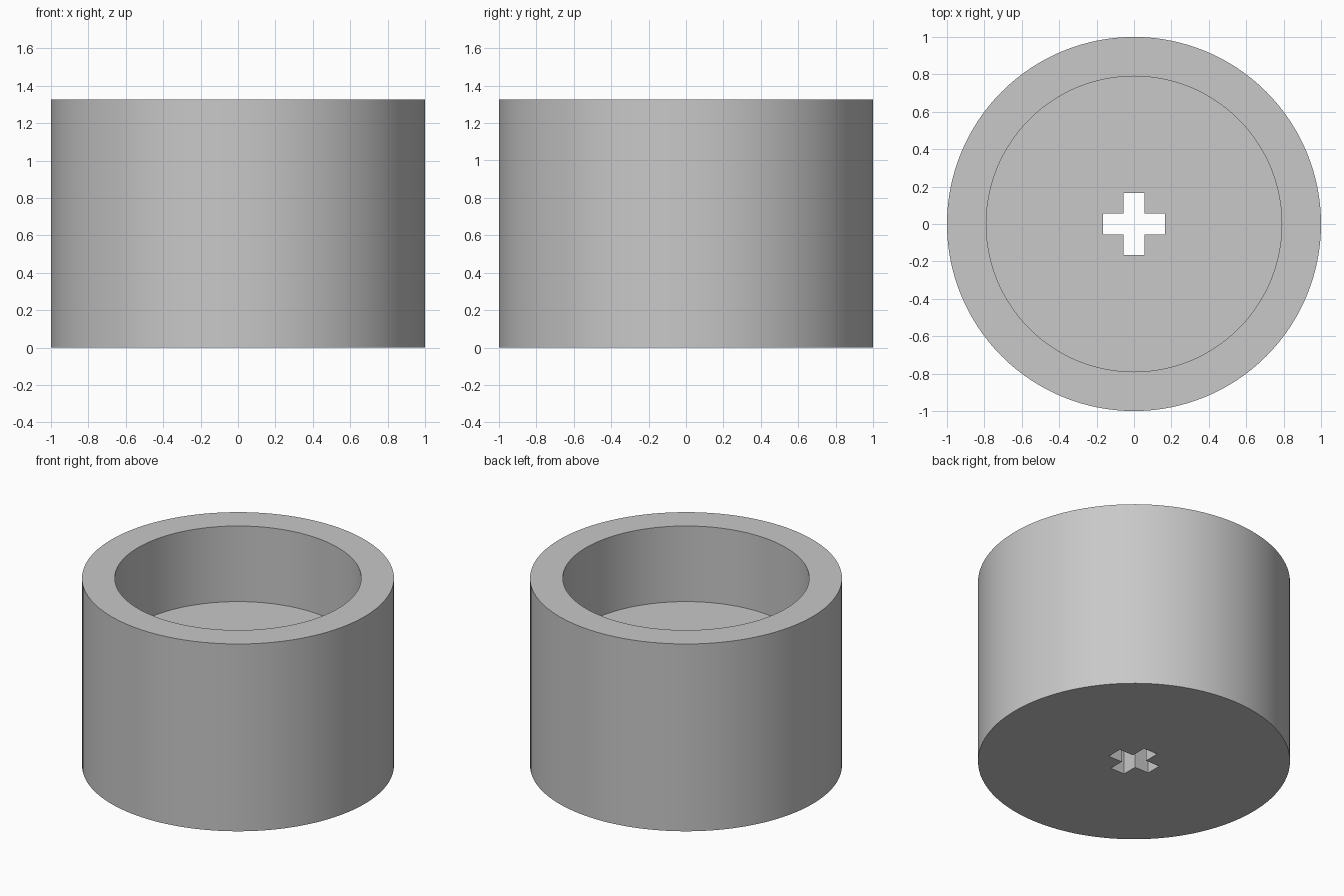
import bpy
import bmesh
from math import radians

RADIUS, BORE_RADIUS = 1.0, 0.79
HEIGHT, FLOOR_Z = 1.325, 0.79
ARM, HALF_WIDTH = 0.165, 0.055
SEGMENTS = 128

cube = bpy.data.objects.get("Cube")
if cube:
    bpy.data.objects.remove(cube, do_unlink=True)

grey = bpy.data.materials.new("plain grey")
grey.use_nodes = True
color = (0.58, 0.58, 0.58, 1)
grey.diffuse_color = color
grey.node_tree.nodes["Principled BSDF"].inputs["Base Color"].default_value = color


def cylinder(name, radius, bottom, top):
    bpy.ops.mesh.primitive_cylinder_add(
        vertices=SEGMENTS, radius=radius, depth=top - bottom,
        location=(0, 0, (bottom + top) / 2))
    obj = bpy.context.object
    obj.name = name
    obj.data.materials.append(grey)
    return obj


def cross_prism(name, arm, half, bottom, top):
    # One quarter of the outline, turned four times
    outline = []
    x, y = (arm, half), (-half, half)
    quarter = [(arm, -half), (arm, half), (half, half)]
    for _ in range(4):
        outline += quarter
        quarter = [(-py, px) for px, py in quarter]
    bm = bmesh.new()
    face = bm.faces.new([bm.verts.new((px, py, bottom)) for px, py in outline])
    result = bmesh.ops.extrude_face_region(bm, geom=[face])
    moved = [v for v in result["geom"] if isinstance(v, bmesh.types.BMVert)]
    bmesh.ops.translate(bm, verts=moved, vec=(0, 0, top - bottom))
    bmesh.ops.recalc_face_normals(bm, faces=bm.faces)
    mesh = bpy.data.meshes.new(name)
    bm.to_mesh(mesh)
    bm.free()
    mesh.materials.append(grey)
    obj = bpy.data.objects.new(name, mesh)
    bpy.context.collection.objects.link(obj)
    return obj


def cut(target, cutter):
    mod = target.modifiers.new("cut", "BOOLEAN")
    mod.operation = "DIFFERENCE"
    mod.solver = "EXACT"
    mod.object = cutter
    cutter.hide_render = True
    bpy.context.view_layer.objects.active = target
    bpy.ops.object.modifier_apply(modifier=mod.name)
    bpy.data.objects.remove(cutter, do_unlink=True)


# Solid round body
body = cylinder("cup_body", RADIUS, 0, HEIGHT)

# Round recess in the top, then a cross-shaped axle hole through the floor
cut(body, cylinder("recess_cutter", BORE_RADIUS, FLOOR_Z, HEIGHT + 0.2))
cut(body, cross_prism("axle_hole_cutter", ARM, HALF_WIDTH, -0.1, FLOOR_Z + 0.1))

# Smooth walls with crisp rims
bpy.ops.object.select_all(action="DESELECT")
body.select_set(True)
bpy.context.view_layer.objects.active = body
bpy.ops.object.shade_smooth_by_angle(angle=radians(30))
